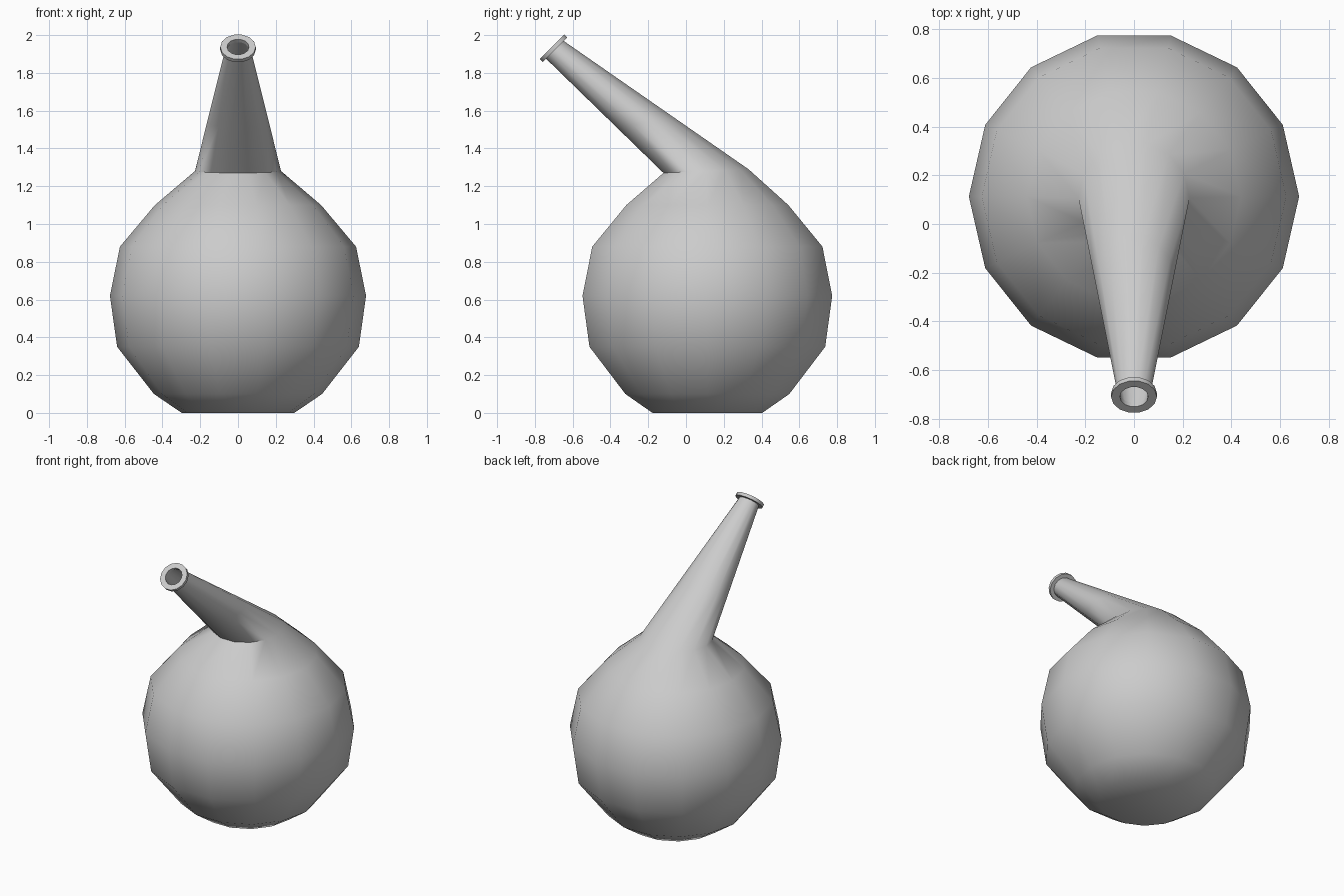
import bpy, bmesh, math

if "Cube" in bpy.data.objects:
    bpy.data.objects.remove(bpy.data.objects["Cube"])

SIDES = 14
CY = 0.113  # body axis position in y


def ring(center_y, center_z, rx, ry, rise):
    """Ring of points; rx across, ry along y, rise = height gain towards the back."""
    pts = []
    for i in range(SIDES):
        a = 2 * math.pi * i / SIDES
        s = math.sin(a)
        pts.append((rx * math.cos(a), center_y + ry * s, center_z + rise * s))
    return pts


def blend(a, b, t):
    return [tuple(p + (q - p) * t for p, q in zip(u, v)) for u, v in zip(a, b)]


def loft(name, rings, cap_start=False, closed=False, angle=60):
    bm = bmesh.new()
    loops = [[bm.verts.new(p) for p in r] for r in rings]
    pairs = list(zip(loops, loops[1:]))
    if closed:
        pairs.append((loops[-1], loops[0]))
    for lo, hi in pairs:
        for i in range(SIDES):
            j = (i + 1) % SIDES
            bm.faces.new((lo[i], lo[j], hi[j], hi[i]))
    if cap_start:
        bm.faces.new(list(reversed(loops[0])))
    if closed:
        bmesh.ops.recalc_face_normals(bm, faces=bm.faces)
    me = bpy.data.meshes.new(name)
    bm.to_mesh(me)
    bm.free()
    ob = bpy.data.objects.new(name, me)
    bpy.context.collection.objects.link(ob)
    bpy.ops.object.select_all(action='DESELECT')
    ob.select_set(True)
    bpy.context.view_layer.objects.active = ob
    bpy.ops.object.shade_smooth_by_angle(angle=math.radians(angle))
    return ob


def mouth(r, along):
    """Circular ring at the tilted mouth, offset along the spout axis."""
    d = math.sqrt(0.5)
    return ring(-0.694 - along * d, 1.922 + along * d, r, r * d, r * d)


# Round body and tapering bent neck in one skin
profile = [(0.298, 0), (0.445, 0.1), (0.64, 0.35), (0.678, 0.62),
           (0.625, 0.88), (0.44, 1.1)]
rings = [ring(CY, z, r, r, 0) for r, z in profile]
base = ring(0.106, 1.28, 0.228, 0.231, 0.01)
tip = mouth(0.068, 0)
mid = blend(base, tip, 0.4)
loft("flask_body", rings + [base, mid, tip], cap_start=True, angle=75)

# Flared lip around the mouth
loft("mouth_lip", [mouth(0.058, 0.0), mouth(0.094, 0.0),
                   mouth(0.094, 0.022), mouth(0.058, 0.022)],
     closed=True, angle=40)

# Inner wall of the neck
inner_mid = blend(ring(-0.21, 1.545, 0, 0, 0), mid, 0.96)
loft("neck_inside", [mouth(0.058, 0.011), inner_mid])
